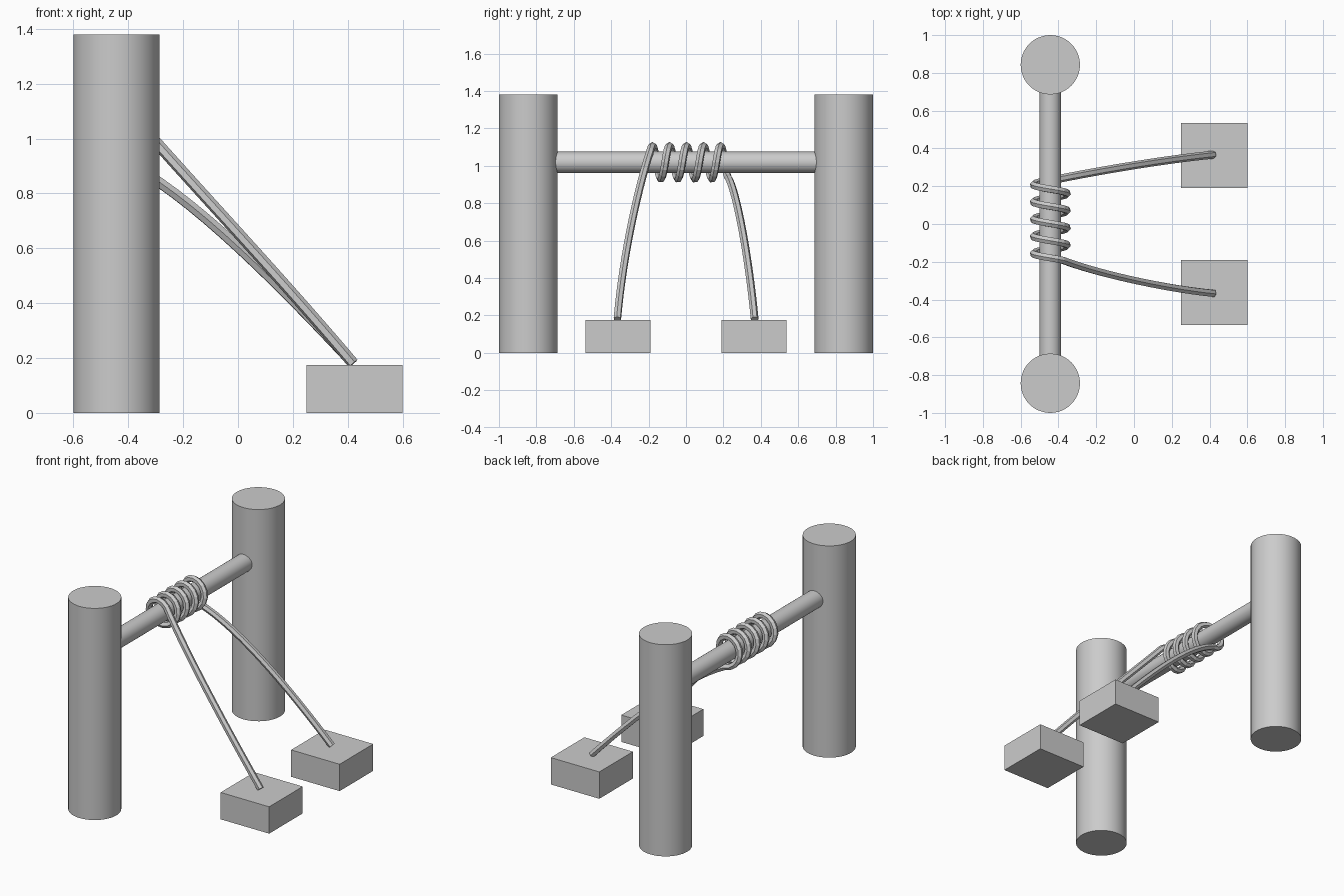
import bpy
from math import sin, cos, pi
from mathutils import Vector
from mathutils.geometry import interpolate_bezier

cube = bpy.data.objects.get("Cube")
if cube:
    bpy.data.objects.remove(cube, do_unlink=True)

grey = bpy.data.materials.new("plain grey")
grey.use_nodes = True
colour = (0.6, 0.6, 0.6, 1)
grey.diffuse_color = colour
grey.node_tree.nodes["Principled BSDF"].inputs["Base Color"].default_value = colour

AXIS_X, BAR_Z = -0.443, 1.018


def cylinder(name, radius, depth, location, rotation=(0, 0, 0)):
    bpy.ops.mesh.primitive_cylinder_add(vertices=48, radius=radius, depth=depth,
                                        location=location, rotation=rotation)
    ob = bpy.context.object
    ob.name = name
    ob.data.materials.append(grey)
    bpy.ops.object.shade_smooth_by_angle()


# Cross bar between the posts
cylinder("cross_bar", 0.057, 1.44, (AXIS_X, 0, BAR_Z), (pi / 2, 0, 0))

# Posts and anchor blocks on both sides
for side, label in ((1, "back"), (-1, "front")):
    cylinder(label + "_post", 0.157, 1.38, (AXIS_X, side * 0.843, 0.69))
    bpy.ops.mesh.primitive_cube_add(size=1, location=(0.425, side * 0.363, 0.0875))
    block = bpy.context.object
    block.name = label + "_block"
    block.scale = (0.35, 0.346, 0.175)
    block.data.materials.append(grey)


# Rope coil around the bar, from under it to just past the top
def coil_point(turn, radius=0.088):
    a = turn * 2 * pi
    return Vector((AXIS_X - radius * sin(a), 0.23 - 0.091 * turn,
                   BAR_Z - radius * cos(a)))


STEPS = 16
coil = [coil_point(i / STEPS) for i in range(int(4.625 * STEPS) + 1)]

# Sagging rope legs down to the blocks
back_leg = interpolate_bezier(Vector((0.42, 0.367, 0.18)), Vector((0.15, 0.34, 0.47)),
                              Vector((-0.2, 0.28, 0.825)), coil[0], 16)
front_leg = interpolate_bezier(coil[-1], Vector((-0.2, -0.26, 0.87)),
                               Vector((0.15, -0.34, 0.5)), Vector((0.42, -0.367, 0.18)), 16)
path = back_leg[:-1] + coil + front_leg[1:]

# One continuous six-sided rope
curve = bpy.data.curves.new("rope", "CURVE")
curve.dimensions = "3D"
curve.bevel_depth = 0.021
curve.bevel_resolution = 1
curve.use_fill_caps = True
spline = curve.splines.new("POLY")
spline.points.add(len(path) - 1)
for point, co in zip(spline.points, path):
    point.co = (*co, 1)
spline.use_smooth = False
curve.materials.append(grey)
rope = bpy.data.objects.new("rope", curve)
bpy.context.collection.objects.link(rope)
